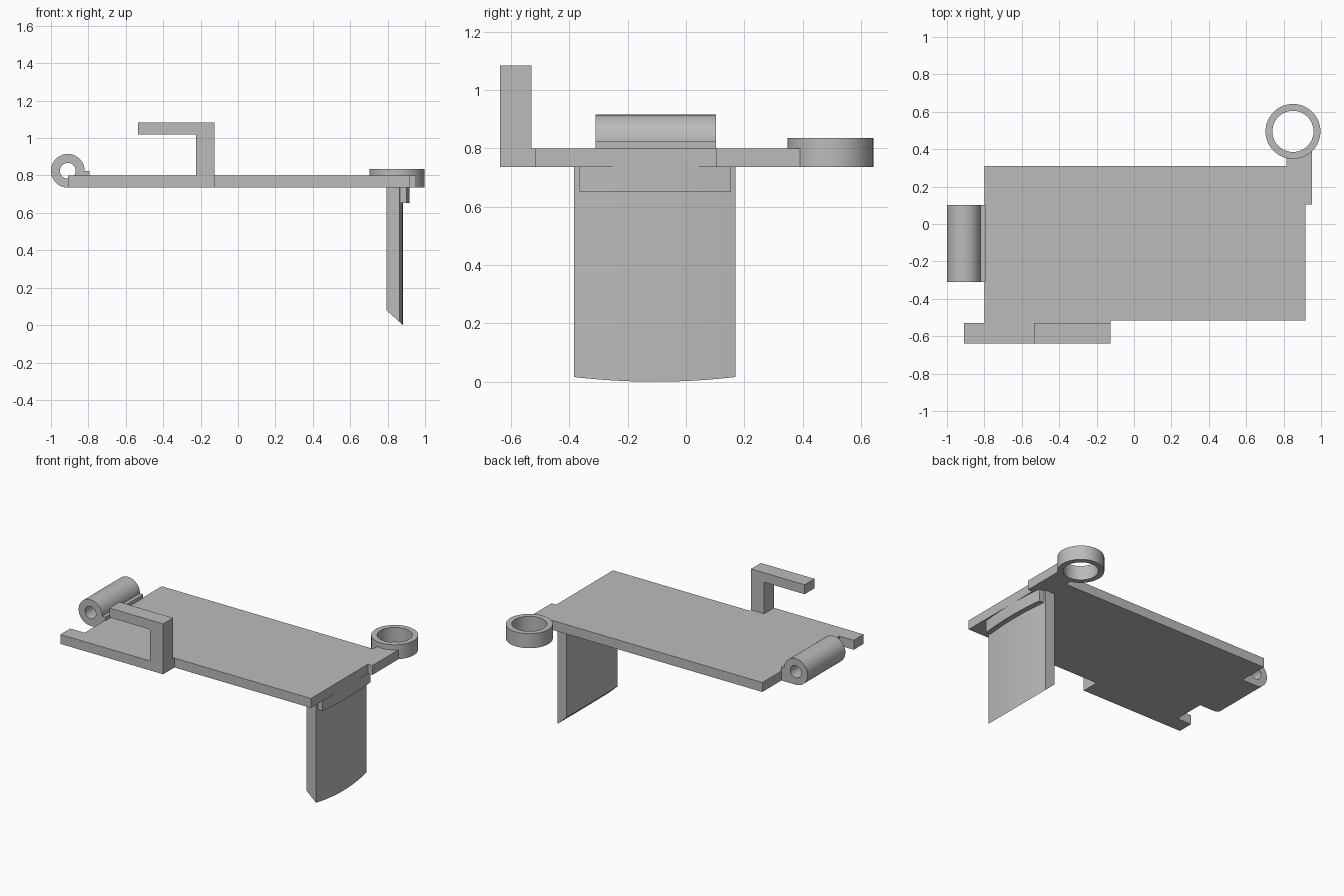
import bpy, bmesh
from math import sin, cos, pi, sqrt
from mathutils import Matrix, Vector

old = bpy.data.objects.get("Cube")
if old:
    bpy.data.objects.remove(old)

grey = bpy.data.materials.new("plain_grey")
grey.use_nodes = True
colour = (0.5, 0.5, 0.5, 1)
grey.diffuse_color = colour
grey.node_tree.nodes["Principled BSDF"].inputs["Base Color"].default_value = colour

BOTTOM, TOP = 0.735, 0.80


def finish(bm, name):
    bmesh.ops.recalc_face_normals(bm, faces=bm.faces[:])
    mesh = bpy.data.meshes.new(name)
    bm.to_mesh(mesh)
    bm.free()
    mesh.materials.append(grey)
    ob = bpy.data.objects.new(name, mesh)
    bpy.context.collection.objects.link(ob)
    bpy.ops.object.select_all(action="DESELECT")
    ob.select_set(True)
    bpy.context.view_layer.objects.active = ob
    bpy.ops.object.shade_smooth_by_angle(angle=pi / 6)
    return ob


def extrude(name, outline, low, high, axis="z"):
    """Extrude an xy outline along z, or an xz outline along y."""
    place = (lambda a, b: (a, b, low)) if axis == "z" else (lambda a, b: (a, low, b))
    bm = bmesh.new()
    face = bm.faces.new([bm.verts.new(place(a, b)) for a, b in outline])
    out = bmesh.ops.extrude_face_region(bm, geom=[face])
    shift = Vector((0, 0, high - low)) if axis == "z" else Vector((0, high - low, 0))
    bmesh.ops.translate(bm, vec=shift,
                        verts=[v for v in out["geom"] if isinstance(v, bmesh.types.BMVert)])
    return finish(bm, name)


def tube(name, centre, outer, inner, length, turn=0.0, steps=64):
    """Revolve a rectangle into a hollow cylinder."""
    bm = bmesh.new()
    h = length / 2
    section = [(inner, -h), (outer, -h), (outer, h), (inner, h)]
    rings = [[bm.verts.new((r * cos(2 * pi * i / steps), r * sin(2 * pi * i / steps), z))
              for r, z in section] for i in range(steps)]
    for i in range(steps):
        a, b = rings[i], rings[(i + 1) % steps]
        for j in range(4):
            k = (j + 1) % 4
            bm.faces.new((a[j], b[j], b[k], a[k]))
    bm.transform(Matrix.Translation(centre) @ Matrix.Rotation(turn, 4, "X"))
    return finish(bm, name)


def bowed(half, middle, back, crown, radius=2.15, steps=16):
    """Outline with a flat back and a gently bulging outer side."""
    points = [(back, middle + half), (back, middle - half)]
    for i in range(steps + 1):
        y = half * (2 * i / steps - 1)
        points.append((crown - radius + sqrt(radius ** 2 - y ** 2), middle + y))
    return points


# Base plate with the front strip and the rear ear
extrude("base_plate", [
    (-0.91, -0.638), (-0.125, -0.638), (-0.125, -0.515), (0.918, -0.515),
    (0.918, 0.105), (0.953, 0.105), (0.953, 0.392), (0.85, 0.37), (0.815, 0.36),
    (0.815, 0.31), (-0.80, 0.31), (-0.80, -0.53), (-0.91, -0.53)], BOTTOM, TOP)

# Hook standing on the front strip
extrude("hook", [
    (-0.125, BOTTOM), (-0.125, 1.083), (-0.535, 1.083), (-0.535, 1.018),
    (-0.225, 1.018), (-0.225, BOTTOM)], -0.638, -0.53, "y")

# Eyelet on the rear ear
tube("eyelet", (0.85, 0.495, 0.785), 0.147, 0.11, 0.10)

# Hinge barrel and the lug joining it to the plate
hx, hz, hr = -0.91, 0.825, 0.09
tube("hinge_barrel", (hx, -0.104, hz), hr, 0.042, 0.412, pi / 2)
arc = [(hx + 0.96 * hr * cos(a), hz + 0.96 * hr * sin(a))
       for a in [-i * pi / 24 for i in range(13)]]
extrude("hinge_lug", [(hx, BOTTOM), (-0.795, BOTTOM), (-0.795, hz)] + arc,
        -0.31, 0.102, "y")

# Leg with a bulging outer face and a slanted foot
leg = extrude("leg", bowed(0.277, -0.107, 0.793, 0.882), 0, BOTTOM)
for v in leg.data.vertices:
    if v.co.z < 0.1:
        v.co.z = (0.882 - v.co.x) * 0.9

# Rib under the plate along the top of the leg
extrude("leg_rib", bowed(0.26, -0.105, 0.85, 0.918), 0.652, BOTTOM)
